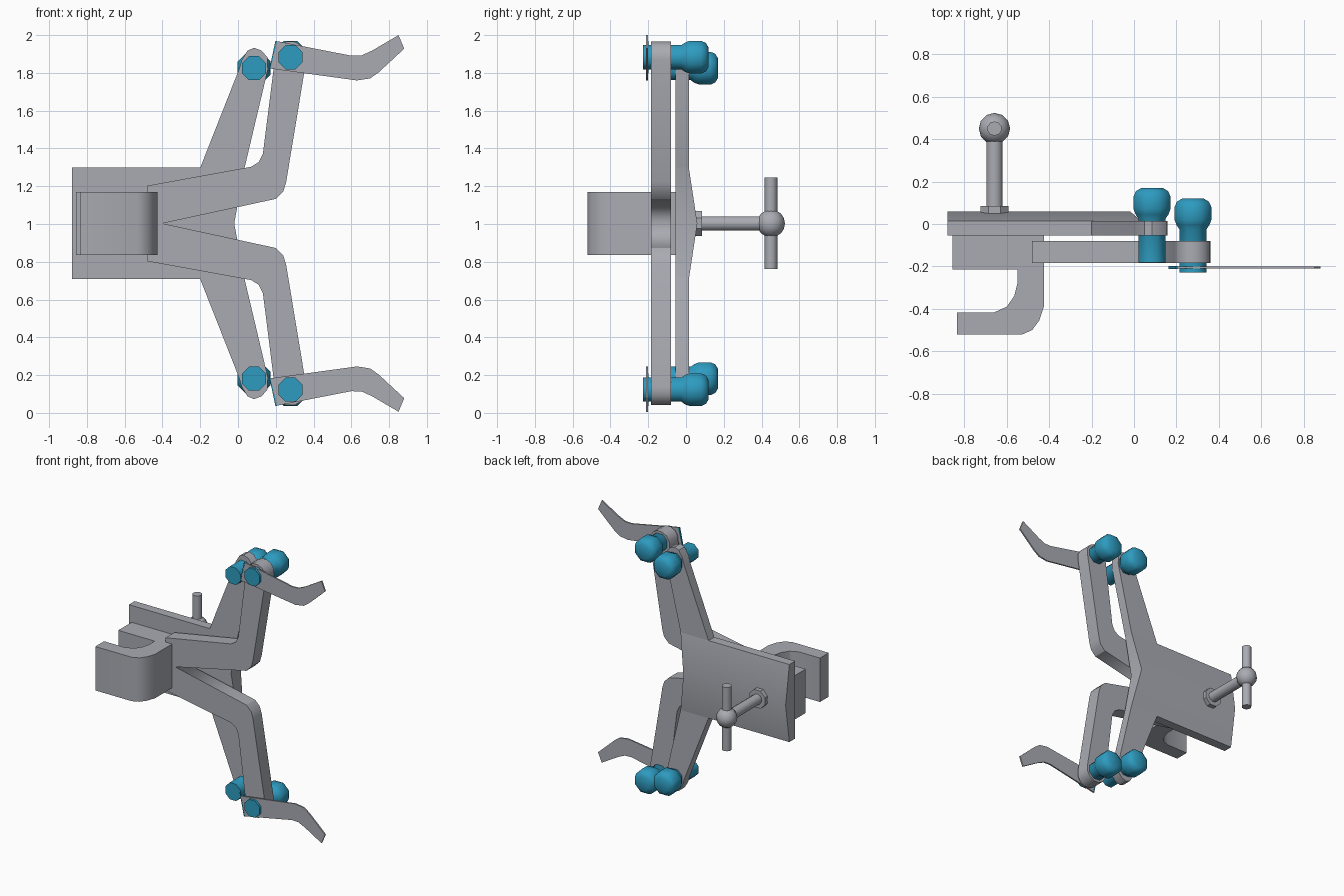
import bpy, bmesh
from math import radians, cos, sin
from mathutils import Matrix, Vector

cube = bpy.data.objects.get("Cube")
if cube:
    bpy.data.objects.remove(cube)

MID = 1.003  # height of the mirror plane


def material(name, rgb):
    m = bpy.data.materials.new(name)
    m.use_nodes = True
    m.diffuse_color = (*rgb, 1)
    m.node_tree.nodes["Principled BSDF"].inputs["Base Color"].default_value = (*rgb, 1)
    return m


steel = material("steel grey", (0.40, 0.41, 0.45))
blue = material("knob blue", (0.027, 0.33, 0.53))


def finish(name, bm, mat, mirror=False, angle=30):
    """Turn a bmesh into a shaded object, optionally mirrored top to bottom."""
    if mirror:
        seam = [f for f in bm.faces if all(abs(v.co.z) < 1e-5 for v in f.verts)]
        bmesh.ops.delete(bm, geom=seam, context='FACES_ONLY')
    bmesh.ops.recalc_face_normals(bm, faces=bm.faces[:])
    mesh = bpy.data.meshes.new(name)
    bm.to_mesh(mesh)
    bm.free()
    mesh.materials.append(mat)
    ob = bpy.data.objects.new(name, mesh)
    ob.location.z = MID
    bpy.context.collection.objects.link(ob)
    bpy.ops.object.select_all(action='DESELECT')
    ob.select_set(True)
    bpy.context.view_layer.objects.active = ob
    bpy.ops.object.shade_smooth_by_angle(angle=radians(angle))
    if mirror:
        mod = ob.modifiers.new("Mirror", 'MIRROR')
        mod.use_axis = (False, False, True)
    return ob


def prism(bm, points, front, back):
    """Extrude an (x, z) outline along y; back may vary with height."""
    depth = back if callable(back) else lambda z: back
    a = [bm.verts.new((x, front, z)) for x, z in points]
    b = [bm.verts.new((x, depth(z), z)) for x, z in points]
    bm.faces.new(a)
    bm.faces.new(b[::-1])
    for i in range(len(a)):
        j = (i + 1) % len(a)
        bm.faces.new((a[i], a[j], b[j], b[i]))


def lathe(bm, profile, x, z, sides=8):
    """Closed (radius, y) profile turned around a y axis through x, z."""
    rings = []
    for r, y in profile:
        ring = []
        for i in range(sides):
            t = radians(360 * (i + 0.5) / sides)
            ring.append(bm.verts.new((x + r * cos(t), y, z + r * sin(t))))
        rings.append(ring)
    for p, q in zip(rings, rings[1:]):
        for i in range(sides):
            j = (i + 1) % sides
            bm.faces.new((p[i], p[j], q[j], q[i]))
    bm.faces.new(rings[0])
    bm.faces.new(rings[-1][::-1])


def arc(x, z, r, start, end, steps=7):
    angles = [radians(start + (end - start) * i / steps) for i in range(steps + 1)]
    return [(x + r * cos(t), z + r * sin(t)) for t in angles]


# Back plate with a ridged rear face and two splayed arms
bm = bmesh.new()
prism(bm, [(-0.88, 0), (-0.88, 0.295), (-0.2, 0.295), (0.035, 0.295), (-0.02, 0)],
      -0.055, lambda z: 0.06 - 0.045 * z / 0.295)
prism(bm, [(-0.2, 0.295), (0.005, 0.815), (0.02, 0.865), (0.05, 0.915), (0.085, 0.93),
           (0.125, 0.915), (0.155, 0.88), (0.158, 0.815), (0.035, 0.295)], -0.055, 0.015)
finish("back_plate", bm, steel, mirror=True)

# Bent front arms meeting in a V
bm = bmesh.new()
prism(bm, [(-0.40, 0), (-0.48, 0), (-0.48, 0.2), (0.07, 0.3), (0.11, 0.325), (0.132, 0.37)]
      + arc(0.278, 0.88, 0.085, 190, -10)
      + [(0.255, 0.22), (0.24, 0.17), (0.2, 0.13)], -0.185, -0.08)
finish("front_arms", bm, steel, mirror=True)

# Thin curved fingers
bm = bmesh.new()
prism(bm, [(0.17, 0.82), (0.205, 0.965), (0.6, 0.888), (0.655, 0.89), (0.71, 0.915),
           (0.85, 0.997), (0.88, 0.925), (0.745, 0.8), (0.7, 0.768), (0.63, 0.757)],
      -0.211, -0.2)
finish("fingers", bm, steel, mirror=True)

# Narrow blue edge at the root of each finger
bm = bmesh.new()
prism(bm, [(0.162, 0.795), (0.198, 0.967), (0.207, 0.965), (0.171, 0.815)], -0.212, -0.199)
finish("finger_edges", bm, blue, mirror=True)

# Blue pivot pins ending in rounded knobs
for name, x, z, front, tip in (("rear_pivots", 0.085, 0.822, -0.182, 0.17),
                               ("front_pivots", 0.278, 0.88, -0.228, 0.12)):
    bm = bmesh.new()
    lathe(bm, [(0.069, front), (0.069, tip - 0.145), (0.084, tip - 0.125),
               (0.094, tip - 0.1), (0.094, tip - 0.04), (0.082, tip - 0.015),
               (0.055, tip)], x, z)
    finish(name, bm, blue, mirror=True, angle=50)

# Hooked jaw: an (x, y) outline raised along z
hook = [(-0.857, -0.055), (-0.857, -0.215), (-0.55, -0.215), (-0.55, -0.28),
        (-0.565, -0.34), (-0.6, -0.39), (-0.66, -0.417), (-0.835, -0.417),
        (-0.835, -0.522), (-0.53, -0.522), (-0.48, -0.5), (-0.447, -0.455),
        (-0.425, -0.39), (-0.425, -0.055)]
bm = bmesh.new()
prism(bm, hook, -0.167, 0.167)
for v in bm.verts:
    v.co = Vector((v.co.x, v.co.z, v.co.y))
finish("hook_jaw", bm, steel)

# Clamp screw with collar, ball and crossbar
SX = -0.658
bm = bmesh.new()
lathe(bm, [(0.072, 0.04), (0.072, 0.085)], SX, 0)
finish("screw_collar", bm, steel)
bm = bmesh.new()
lathe(bm, [(0.039, 0.05), (0.039, 0.42)], SX, 0, 12)
finish("screw_shaft", bm, steel, angle=50)
bm = bmesh.new()
bmesh.ops.create_uvsphere(bm, u_segments=12, v_segments=8, radius=0.074,
                          matrix=Matrix.Translation((SX, 0.45, 0)))
finish("screw_ball", bm, steel, angle=50)
bm = bmesh.new()
bmesh.ops.create_cone(bm, cap_ends=True, segments=10, radius1=0.034, radius2=0.034,
                      depth=0.485, matrix=Matrix.Translation((SX, 0.45, 0)))
finish("screw_crossbar", bm, steel, angle=50)
